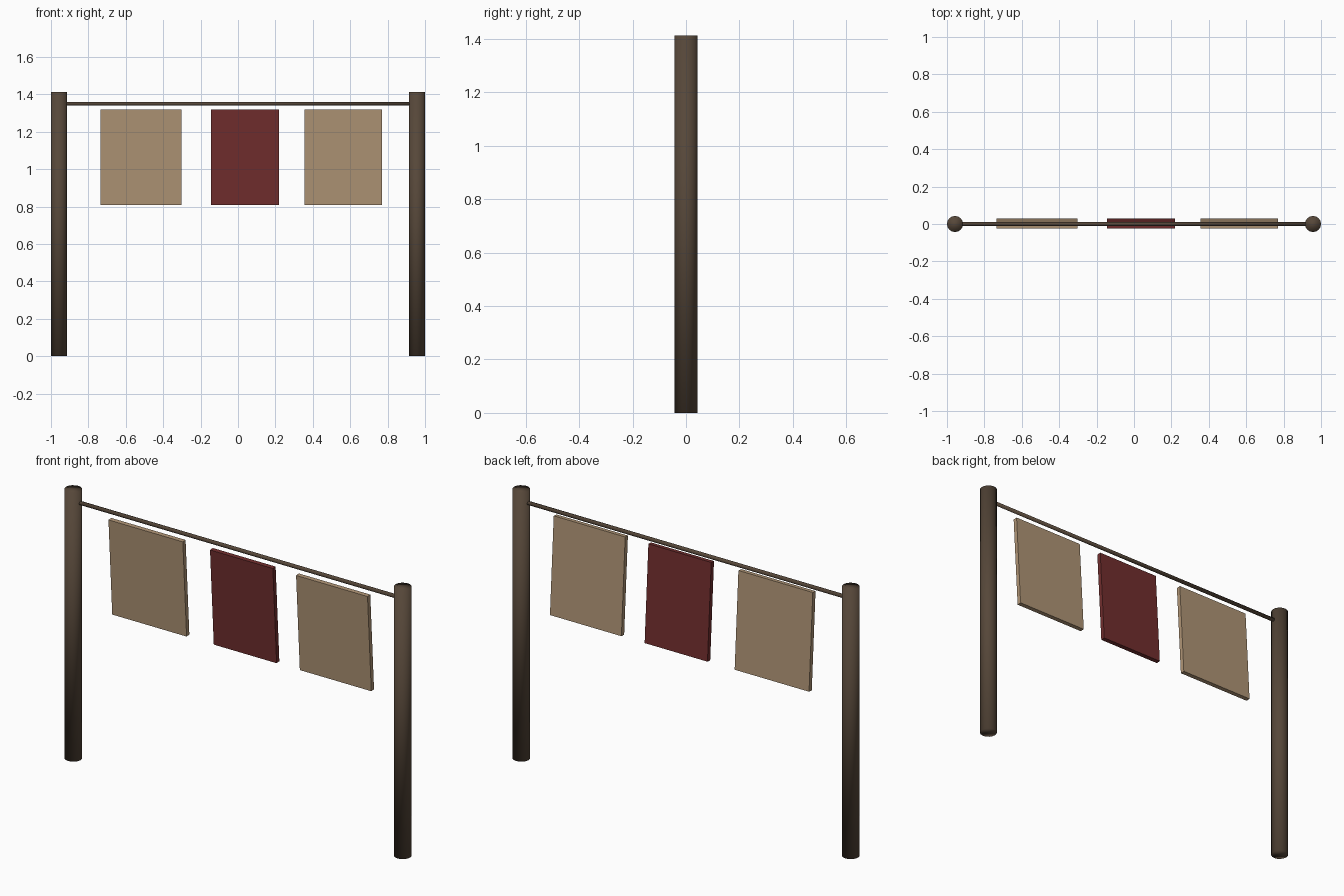
import bpy
from math import radians

cube = bpy.data.objects.get("Cube")
if cube:
    bpy.data.objects.remove(cube, do_unlink=True)


def material(name, srgb):
    # sRGB bytes to linear colour
    colour = [((c / 255 + 0.055) / 1.055) ** 2.4 for c in srgb] + [1]
    mat = bpy.data.materials.new(name)
    mat.use_nodes = True
    mat.diffuse_color = colour
    bsdf = mat.node_tree.nodes["Principled BSDF"]
    bsdf.inputs["Base Color"].default_value = colour
    bsdf.inputs["Roughness"].default_value = 0.9
    return mat


wood = material("dark_wood", (86, 71, 57))
tan = material("tan_cloth", (176, 149, 118))
red = material("dark_red_cloth", (113, 46, 46))


def finish(name, mat):
    obj = bpy.context.object
    obj.name = name
    obj.data.materials.append(mat)
    return obj


def pole(name, radius, length, location, rotation=(0, 0, 0)):
    # Softly shaded round pole, caps included
    bpy.ops.mesh.primitive_cylinder_add(vertices=16, radius=radius, depth=length,
                                        location=location, rotation=rotation)
    finish(name, wood)
    bpy.ops.object.shade_smooth()


def panel(name, x_min, x_max, mat):
    # Thin flat board, its lower edge swung slightly backwards
    bpy.ops.mesh.primitive_cube_add(size=1, location=((x_min + x_max) / 2, 0.002, 1.065),
                                    rotation=(radians(3.5), 0, 0))
    obj = finish(name, mat)
    obj.scale = (x_max - x_min, 0.023, 0.51)


# Posts and crossbar
POST_HEIGHT = 1.412
for side, x in (("left", 0.957), ("right", -0.957)):
    pole(side + "_post", 0.043, POST_HEIGHT, (x, 0, POST_HEIGHT / 2))
pole("crossbar", 0.01, 1.9, (0, 0, 1.35), (0, radians(90), 0))

# Hanging panels
panel("right_panel", -0.735, -0.303, tan)
panel("middle_panel", -0.145, 0.22, red)
panel("left_panel", 0.355, 0.77, tan)
